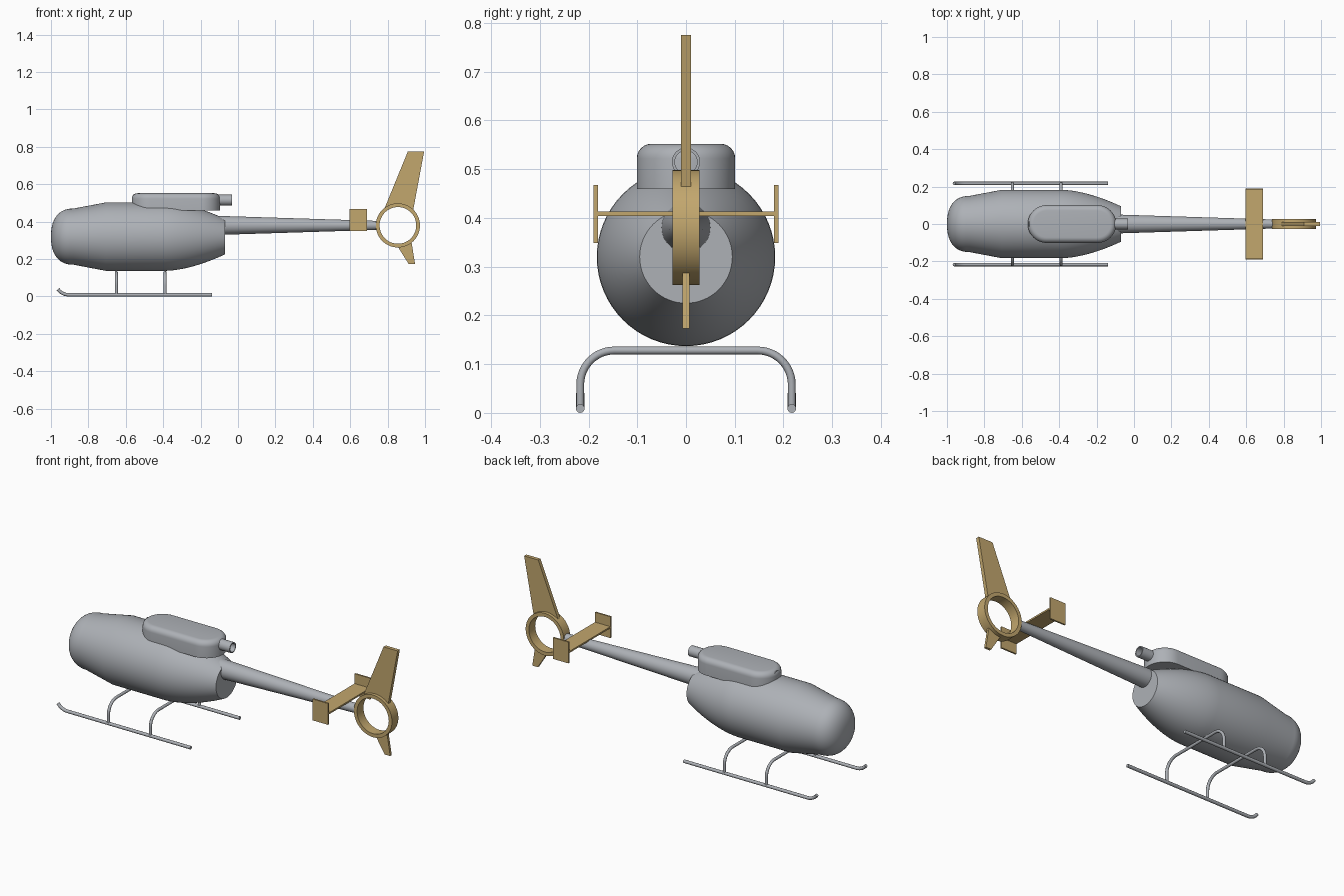
import bpy, bmesh, math
from mathutils import Matrix, Vector

cube = bpy.data.objects.get("Cube")
if cube:
    bpy.data.objects.remove(cube)


def material(name, rgb):
    m = bpy.data.materials.new(name)
    m.use_nodes = True
    m.diffuse_color = (*rgb, 1)
    m.node_tree.nodes["Principled BSDF"].inputs["Base Color"].default_value = (*rgb, 1)
    return m


GREY = material("grey metal", (0.42, 0.44, 0.47))
TAN = material("tan paint", (0.54, 0.385, 0.155))


def finish(name, bm, mat, smooth=True):
    bmesh.ops.recalc_face_normals(bm, faces=bm.faces)
    mesh = bpy.data.meshes.new(name)
    bm.to_mesh(mesh)
    bm.free()
    mesh.materials.append(mat)
    ob = bpy.data.objects.new(name, mesh)
    bpy.context.collection.objects.link(ob)
    if smooth:
        bpy.ops.object.select_all(action='DESELECT')
        ob.select_set(True)
        bpy.context.view_layer.objects.active = ob
        bpy.ops.object.shade_smooth_by_angle(angle=math.radians(35))
    return ob


def lathe(name, profile, z, mat, x=0, along=(1, 0, 0), closed=False, steps=64):
    """Revolve (distance along axis, radius) points about an axis through (x, 0, z)."""
    bm = bmesh.new()
    turn = Vector((1, 0, 0)).rotation_difference(Vector(along)).to_matrix().to_4x4()
    place = Matrix.Translation((x, 0, z)) @ turn
    verts = [bm.verts.new(place @ Vector((d, 0, r))) for d, r in profile]
    pairs = list(zip(verts, verts[1:] + verts[:1]))
    edges = [bm.edges.new(p) for p in (pairs if closed else pairs[:-1])]
    bmesh.ops.spin(bm, geom=verts + edges, cent=(x, 0, z), axis=along,
                   angle=math.tau, steps=steps)
    bmesh.ops.remove_doubles(bm, verts=bm.verts, dist=1e-5)
    return finish(name, bm, mat)


def prism(name, outline, axis, lo, hi, mat, bevel=0):
    """Extrude a flat outline along y or z, with an optional rounded upper rim."""
    bm = bmesh.new()
    to3d = (lambda a, b: (a, lo, b)) if axis == 'y' else (lambda a, b: (a, b, lo))
    face = bm.faces.new([bm.verts.new(to3d(a, b)) for a, b in outline])
    ext = bmesh.ops.extrude_face_region(bm, geom=[face])["geom"]
    shift = (0, hi - lo, 0) if axis == 'y' else (0, 0, hi - lo)
    top = [v for v in ext if isinstance(v, bmesh.types.BMVert)]
    bmesh.ops.translate(bm, verts=top, vec=shift)
    if bevel:
        rim = [e for e in bm.edges if all(v in top for v in e.verts)]
        bmesh.ops.bevel(bm, geom=rim, offset=bevel, segments=6, profile=0.5,
                        affect='EDGES')
    return finish(name, bm, mat, smooth=bool(bevel))


def tube(name, points, radius, mat):
    curve = bpy.data.curves.new(name, 'CURVE')
    curve.dimensions = '3D'
    curve.bevel_depth = radius
    curve.bevel_resolution = 4
    curve.use_fill_caps = True
    spline = curve.splines.new('POLY')
    spline.points.add(len(points) - 1)
    for p, co in zip(spline.points, points):
        p.co = (*co, 1)
        p.radius = 1
    curve.materials.append(mat)
    ob = bpy.data.objects.new(name, curve)
    bpy.context.collection.objects.link(ob)
    spline.use_smooth = True
    return ob


def arc(cx, cy, r, start, end, n=12):
    return [(cx + r * math.cos(t), cy + r * math.sin(t))
            for t in (math.radians(start + (end - start) * i / n) for i in range(n + 1))]


# Fuselage: rounded nose, cone, straight middle and a curved taper to a flat back
nose = [(-0.88 - 0.12 * math.cos(t) ** 0.85, 0.15 * math.sin(t) ** 0.85)
        for t in (math.pi / 2 * i / 14 for i in range(14))]
taper = [(-0.39 + 0.32 * s, 0.183 - 0.088 * s ** 1.7) for s in (i / 12 for i in range(13))]
lathe("fuselage", nose + [(-0.88, 0.15), (-0.706, 0.183)] + taper + [(-0.07, 0)], 0.32, GREY)

# Tail boom
lathe("tail_boom", [(-0.14, 0), (-0.14, 0.052), (0.748, 0.024), (0.748, 0)], 0.38, GREY)

# Engine cowling on the roof, with the exhaust pipe running through it
cowl = arc(-0.467, 0, 0.101, 90, 270, 24) + arc(-0.196, 0, 0.101, -90, 90, 24)
prism("engine_cowling", cowl, 'z', 0.459, 0.552, GREY, bevel=0.03)
lathe("exhaust_pipe", [(-0.562, 0.029), (-0.032, 0.029), (-0.032, 0.023), (-0.562, 0.023)],
      0.515, GREY, closed=True, steps=32)

# Tail rotor shroud
CX, CZ = 0.855, 0.38
lathe("tail_ring", [(-0.028, 0.118), (0.028, 0.118), (0.028, 0.098), (-0.028, 0.098)],
      CZ, TAN, x=CX, along=(0, 1, 0), closed=True)

# Fins, their roots following the ring
upper = [(0.995, 0.775), (0.908, 0.775)] + arc(CX, CZ, 0.11, 134, 43)
prism("upper_fin", upper, 'y', -0.01, 0.01, TAN)
lower = [(0.913, 0.173), (0.947, 0.173)] + arc(CX, CZ, 0.112, -50, -91)
prism("lower_fin", lower, 'y', -0.007, 0.007, TAN)

# Stabilizer with end plates
X0, X1 = 0.595, 0.69
prism("stabilizer", [(X0, 0.404), (X1, 0.404), (X1, 0.413), (X0, 0.413)],
      'y', -0.185, 0.185, TAN)
for side, s in (("left", 1), ("right", -1)):
    plate = [(X0, 0.349), (X1, 0.349), (X1, 0.468), (X0, 0.468)]
    prism(f"{side}_end_plate", plate, 'y', s * 0.181, s * 0.19, TAN)

# Landing skids with upturned front ends, and the two arched cross tubes
for side, s in (("back", 1), ("front", -1)):
    bend = arc(-0.905, 0.079, 0.07, -90, -145, 8)
    path = [(-0.14, 0.009)] + bend
    tube(f"{side}_skid", [(x, s * 0.217, z) for x, z in path], 0.009, GREY)
for label, x in (("nose", -0.65), ("tail", -0.39)):
    half = [(0.217, 0.01)] + arc(0.147, 0.058, 0.07, 0, 90)
    path = half + [(-y, z) for y, z in reversed(half)]
    tube(f"{label}_cross_tube", [(x, y, z) for y, z in path], 0.008, GREY)
